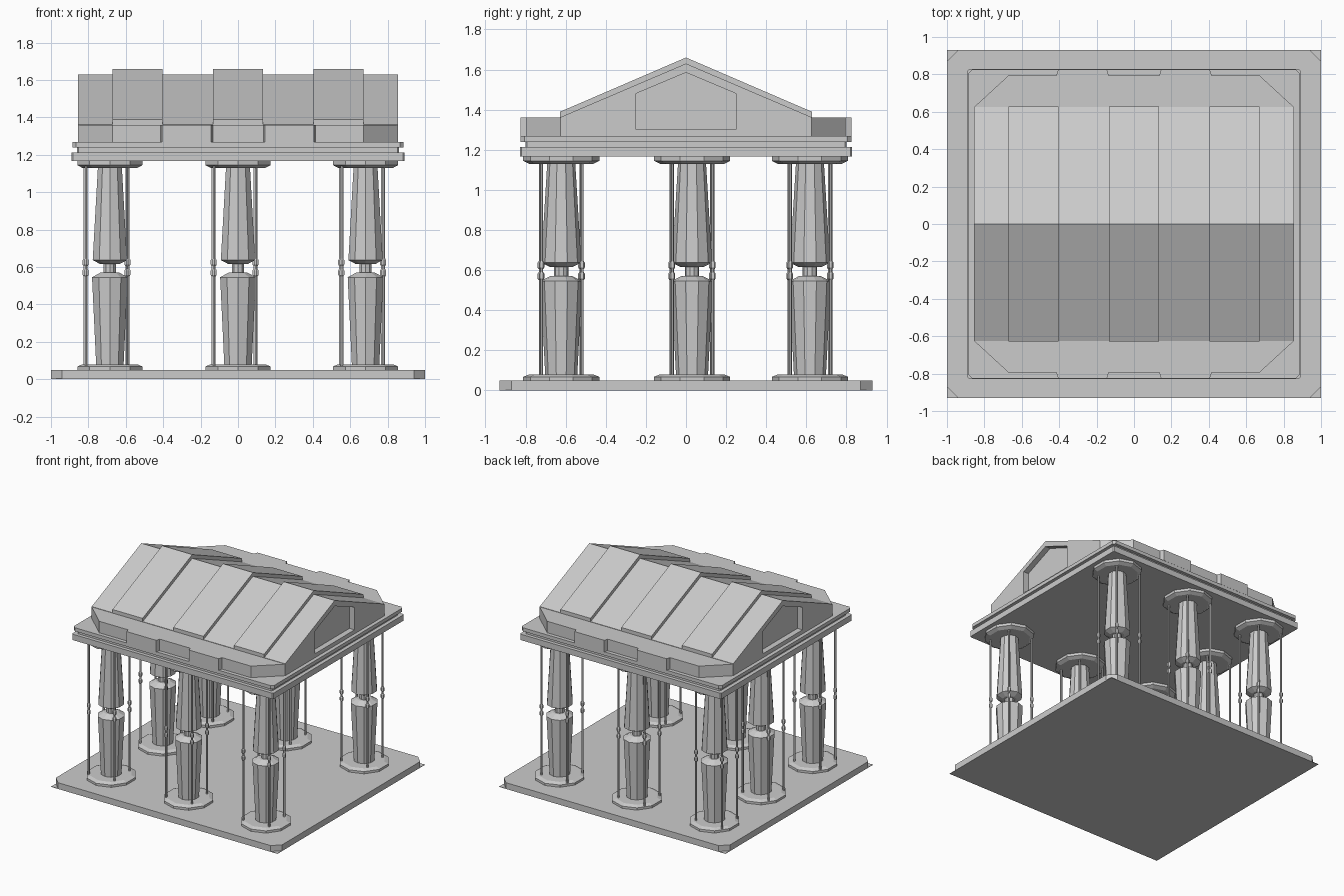
import bpy, bmesh, math
from mathutils import Vector

if "Cube" in bpy.data.objects:
    bpy.data.objects.remove(bpy.data.objects["Cube"])

stone = bpy.data.materials.new("grey_stone")
stone.diffuse_color = (0.6, 0.6, 0.6, 1)
stone.use_nodes = True
stone.node_tree.nodes["Principled BSDF"].inputs["Base Color"].default_value = stone.diffuse_color


def finish(bm, name):
    bmesh.ops.recalc_face_normals(bm, faces=bm.faces)
    me = bpy.data.meshes.new(name)
    bm.to_mesh(me)
    bm.free()
    me.materials.append(stone)
    ob = bpy.data.objects.new(name, me)
    bpy.context.collection.objects.link(ob)
    return ob


def prism(name, pts, a, b, axis="z"):
    """Extrude a polygon: (x, y) along z, or (y, z) along x."""
    bm = bmesh.new()
    place = (lambda p: (p[0], p[1], a)) if axis == "z" else (lambda p: (a, p[0], p[1]))
    face = bm.faces.new([bm.verts.new(place(p)) for p in pts])
    new = bmesh.ops.extrude_face_region(bm, geom=[face])["geom"]
    move = Vector((0, 0, b - a)) if axis == "z" else Vector((b - a, 0, 0))
    bmesh.ops.translate(bm, vec=move, verts=[v for v in new if isinstance(v, bmesh.types.BMVert)])
    return finish(bm, name)


def chamfered(x, y, c):
    return [(-x + c, -y), (x - c, -y), (x, -y + c), (x, y - c),
            (x - c, y), (-x + c, y), (-x, y - c), (-x, -y + c)]


def lathe(bm, profile, sides, cx=0, cy=0, sx=1.0):
    """Faceted turned shape with capped ends, first vertex on the y axis."""
    rings = []
    for r, z in profile:
        rings.append([bm.verts.new((cx + sx * r * math.sin(2 * math.pi * i / sides),
                                    cy + r * math.cos(2 * math.pi * i / sides), z))
                      for i in range(sides)])
    for lo, hi in zip(rings, rings[1:]):
        for i in range(sides):
            j = (i + 1) % sides
            bm.faces.new((lo[i], lo[j], hi[j], hi[i]))
    bm.faces.new(rings[0])
    bm.faces.new(rings[-1])


# Floor: thin full rectangle under a slab with clipped corners
prism("floor_sheet", [(-1, -.93), (1, -.93), (1, .93), (-1, .93)], 0, 0.003)
prism("floor_slab", chamfered(1, .93, .06), 0.003, 0.05)

# Columns: three in front, three behind, one in the middle of the left side
column_profile = [(.19, .05), (.19, .068), (.16, .08), (.08, .08), (.104, .545),
                  (.055, .57), (.036, .57), (.036, .615), (.055, .615), (.1, .637),
                  (.07, 1.13), (.16, 1.13), (.19, 1.145), (.19, 1.168)]
rod_profile = [(.008, .07), (.008, .55), (.014, .558), (.014, .582), (.008, .59),
               (.008, .605), (.014, .613), (.014, .637), (.008, .645), (.008, 1.14)]
spots = [(x, y) for y in (-.622, .618) for x in (-.685, 0, .682)] + [(-.685, .03)]
for n, (x, y) in enumerate(spots, 1):
    bm = bmesh.new()
    lathe(bm, column_profile, 10, x, y, .965)
    finish(bm, f"column_{n}")
    # Four slim rods around each column
    bm = bmesh.new()
    for dx, dy in ((-.108, -.104), (.116, -.098), (.108, .104), (-.116, .098)):
        lathe(bm, rod_profile, 6, x - .018 + dx, y + dy)
    finish(bm, f"column_rods_{n}")

# Entablature layers
prism("architrave", chamfered(.89, .828, .008), 1.166, 1.213)
prism("frieze", chamfered(.86, .80, .008), 1.213, 1.24)
prism("cornice", chamfered(.885, .825, .02), 1.24, 1.268)

# Eaves block: clipped corners with two raised tabs on each long side
half = [(-.855, -.625), (-.67, -.795), (-.415, -.795), (-.405, -.826), (-.145, -.826), (-.135, -.795)]
front = half + [(-x, y) for x, y in reversed(half)]
eaves = prism("eaves_block", front + [(x, -y) for x, y in reversed(front)], 1.268, 1.36)

# Gabled roof body
roof = prism("roof", [(-.625, 1.36), (.625, 1.36), (.625, 1.363), (0, 1.63), (-.625, 1.363)],
             -.855, .855, "x")

# Pentagonal recess in both gables
niche = [(-.25, 1.30), (.25, 1.30), (.25, 1.48), (0, 1.585), (-.25, 1.48)]
cutters = [prism("niche_cutter", niche, s * .81, s * .95, "x") for s in (-1, 1)]
for ob in (eaves, roof):
    for c in cutters:
        mod = ob.modifiers.new("niche", "BOOLEAN")
        mod.operation, mod.solver, mod.object = "DIFFERENCE", "EXACT", c
bpy.context.view_layer.update()
graph = bpy.context.evaluated_depsgraph_get()
cut = [(ob, bpy.data.meshes.new_from_object(ob.evaluated_get(graph))) for ob in (eaves, roof)]
for ob, me in cut:
    ob.modifiers.clear()
    ob.data = me
for c in cutters:
    bpy.data.objects.remove(c)

# Three raised bands over the roof
band = [(-.627, 1.362), (-.627, 1.39), (0, 1.66), (.627, 1.39), (.627, 1.362), (0, 1.628)]
for n, x in enumerate((-.537, 0, .537), 1):
    prism(f"roof_band_{n}", band, x - .133, x + .133, "x")
